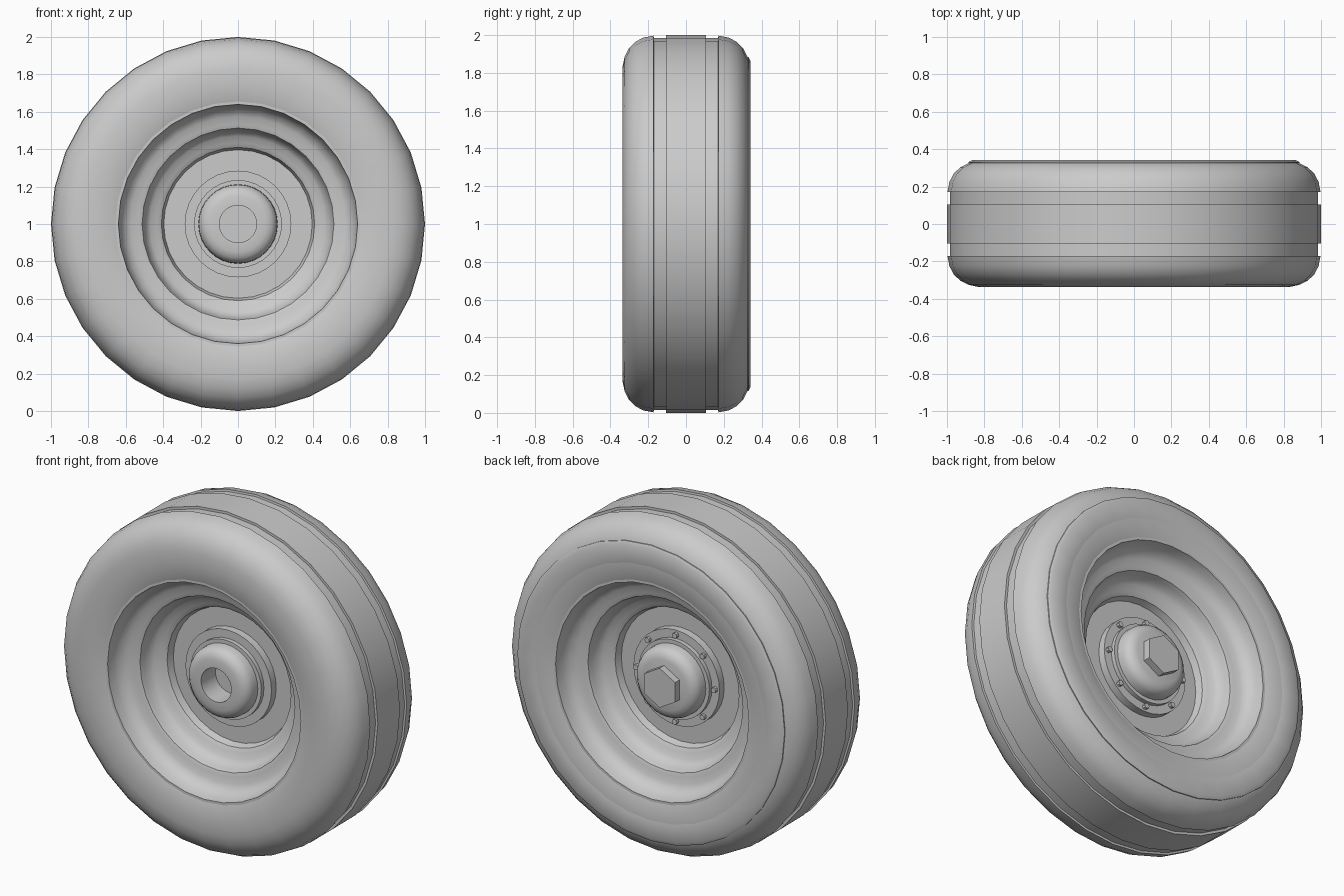
import bpy, bmesh, math
from mathutils import Matrix

cube = bpy.data.objects.get("Cube")
if cube:
    bpy.data.objects.remove(cube, do_unlink=True)

SIDES = 32
GREY = (0.6, 0.6, 0.6, 1)
mat = bpy.data.materials.new("plain grey")
mat.use_nodes = True
mat.diffuse_color = GREY
bsdf = next(n for n in mat.node_tree.nodes if n.type == "BSDF_PRINCIPLED")
bsdf.inputs["Base Color"].default_value = GREY


def finish(bm, name, smooth=True):
    """Turn a bmesh into a shaded object at axle height."""
    bmesh.ops.remove_doubles(bm, verts=bm.verts, dist=1e-5)
    bmesh.ops.recalc_face_normals(bm, faces=bm.faces)
    mesh = bpy.data.meshes.new(name)
    bm.to_mesh(mesh)
    bm.free()
    mesh.materials.append(mat)
    ob = bpy.data.objects.new(name, mesh)
    ob.location.z = 1
    bpy.context.collection.objects.link(ob)
    if smooth:
        bpy.ops.object.select_all(action="DESELECT")
        bpy.context.view_layer.objects.active = ob
        ob.select_set(True)
        bpy.ops.object.shade_smooth_by_angle(angle=math.radians(40))
    return ob


def lathe(name, profile, closed=False):
    """Spin (radius, y) points around the axle."""
    bm = bmesh.new()
    verts = [bm.verts.new((0, y, r)) for r, y in profile]
    edges = [bm.edges.new(p) for p in zip(verts, verts[1:])]
    if closed:
        edges.append(bm.edges.new((verts[-1], verts[0])))
    bmesh.ops.spin(bm, geom=verts + edges, cent=(0, 0, 0), axis=(0, 1, 0),
                   angle=math.tau, steps=SIDES, use_merge=True)
    return finish(bm, name)


def prism(bm, radius, sides, y0, y1, x=0, z=0):
    """Cylinder along the axle, with a corner pointing up."""
    turn = Matrix.Rotation(math.pi / 2, 4, "X")
    bmesh.ops.create_cone(bm, cap_ends=True, segments=sides, radius1=radius,
                          radius2=radius, depth=abs(y1 - y0),
                          matrix=Matrix.Translation((x, (y0 + y1) / 2, z)) @ turn)


# Tyre: rounded shoulders, a centre rib and two shallow grooves
shoulder = [(.655, .32), (.69, .33), (.75, .337), (.83, .337), (.885, .325),
            (.93, .302), (.965, .268), (.987, .225), (.997, .172)]
groove = [(.985, .17), (.985, .105), (1.0, .105)]
half = shoulder + groove
lathe("tyre", half + [(r, -y) for r, y in reversed(half)])

# Thin raised band on the back sidewall
lathe("back_sidewall_band", [(.75, .335), (.78, .341), (.865, .341), (.885, .331), (.885, .322)])

# Rim: stepped bowl, mirrored on both faces
bowl = [(.655, .32), (.64, .32), (.632, .27), (.61, .23), (.575, .208),
        (.535, .203), (.513, .195), (.505, .17), (.495, .135), (.47, .11),
        (.435, .1), (.41, .085), (.397, .045), (0, .045)]
for side, s in (("front", -1), ("back", 1)):
    lathe(side + "_rim", [(r, y * s) for r, y in bowl])
    lathe(side + "_hub_flange", [(.285, .04 * s), (.285, .09 * s), (.2, .09 * s)])

# Hub caps: stepped collar and rounded dome
dome = [(.235, .09), (.235, .115), (.212, .115), (.21, .155), (.2, .18),
        (.18, .198), (.15, .207)]
lathe("back_hub_cap", dome + [(0, .207)])
lathe("front_hub_cap", [(r, -y) for r, y in dome] + [(.1, -.207), (.1, -.07), (0, -.07)])

# Hexagonal axle nut on the back
bm = bmesh.new()
prism(bm, .118, 6, .2, .25)
finish(bm, "axle_nut", smooth=False)

# Ring of small bolts on the back flange
bm = bmesh.new()
for i in range(8):
    a = math.tau * i / 8
    prism(bm, .016, 8, .085, .11, .258 * math.sin(a), .258 * math.cos(a))
finish(bm, "flange_bolts")
